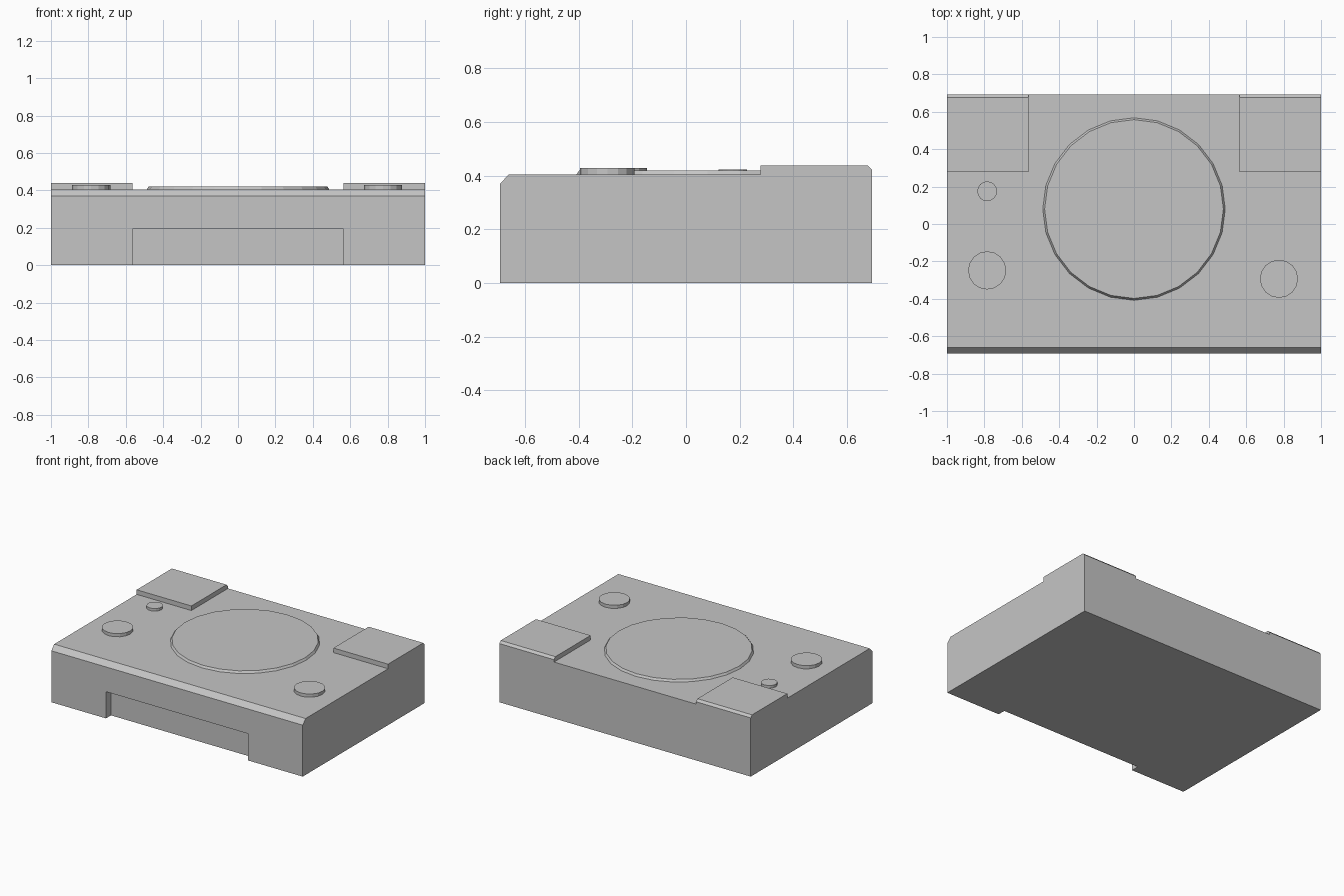
import bpy, bmesh

old = bpy.data.objects.get("Cube")
if old:
    bpy.data.objects.remove(old, do_unlink=True)

grey = bpy.data.materials.new("plain grey")
grey.use_nodes = True
colour = (0.56, 0.56, 0.56, 1)
grey.diffuse_color = colour
grey.node_tree.nodes["Principled BSDF"].inputs["Base Color"].default_value = colour

DECK = 0.405   # height of the flat top
BACK = 0.693   # half depth
PAD_IN = 0.565  # inner edge of the raised pads and of the front notch


def add_object(name, bm):
    bmesh.ops.recalc_face_normals(bm, faces=bm.faces)
    mesh = bpy.data.meshes.new(name)
    bm.to_mesh(mesh)
    bm.free()
    mesh.materials.append(grey)
    obj = bpy.data.objects.new(name, mesh)
    bpy.context.collection.objects.link(obj)
    return obj


def prism(name, profile, x0, x1):
    """Extrude a side profile of (y, z) points along x."""
    bm = bmesh.new()
    face = bm.faces.new([bm.verts.new((x0, y, z)) for y, z in profile])
    moved = bmesh.ops.extrude_face_region(bm, geom=[face])["geom"]
    verts = [v for v in moved if isinstance(v, bmesh.types.BMVert)]
    bmesh.ops.translate(bm, verts=verts, vec=(x1 - x0, 0, 0))
    return add_object(name, bm)


def cut_box(body, name, y0, y1, z0, z1):
    """Subtract a box that spans the middle of the body."""
    cutter = prism(name, [(y0, z0), (y1, z0), (y1, z1), (y0, z1)], -PAD_IN, PAD_IN)
    cutter.hide_render = True
    cutter.hide_set(True)
    cutter.display_type = 'WIRE'
    mod = body.modifiers.new(name, 'BOOLEAN')
    mod.operation = 'DIFFERENCE'
    mod.solver = 'EXACT'
    mod.object = cutter


def disc(name, x, y, r_base, r_top, top, sides):
    bm = bmesh.new()
    height = top - DECK
    bmesh.ops.create_cone(bm, cap_ends=True, segments=sides,
                          radius1=r_base, radius2=r_top, depth=height)
    obj = add_object(name, bm)
    obj.location = (x, y, DECK + height / 2)


# Body: bevelled front edge, raised rear step with a small back bevel
body = prism("body", [(-BACK, 0), (BACK, 0), (BACK, 0.422), (0.677, 0.438),
                      (0.277, 0.438), (0.277, DECK), (-0.66, DECK), (-BACK, 0.37)], -1, 1)
# Gap that leaves two rear corner pads, and the shallow front notch
cut_box(body, "pad_gap_cutter", 0.2, 0.8, DECK, 0.6)
cut_box(body, "front_notch_cutter", -0.8, -BACK + 0.057, -0.1, 0.192)

# Large platter and the three round controls
disc("platter", 0, 0.08, 0.488, 0.478, 0.42, 24)
disc("left_knob", 0.775, -0.293, 0.102, 0.102, 0.428, 16)
disc("right_knob", -0.785, -0.248, 0.102, 0.102, 0.428, 16)
disc("small_button", -0.785, 0.175, 0.053, 0.053, 0.424, 16)
